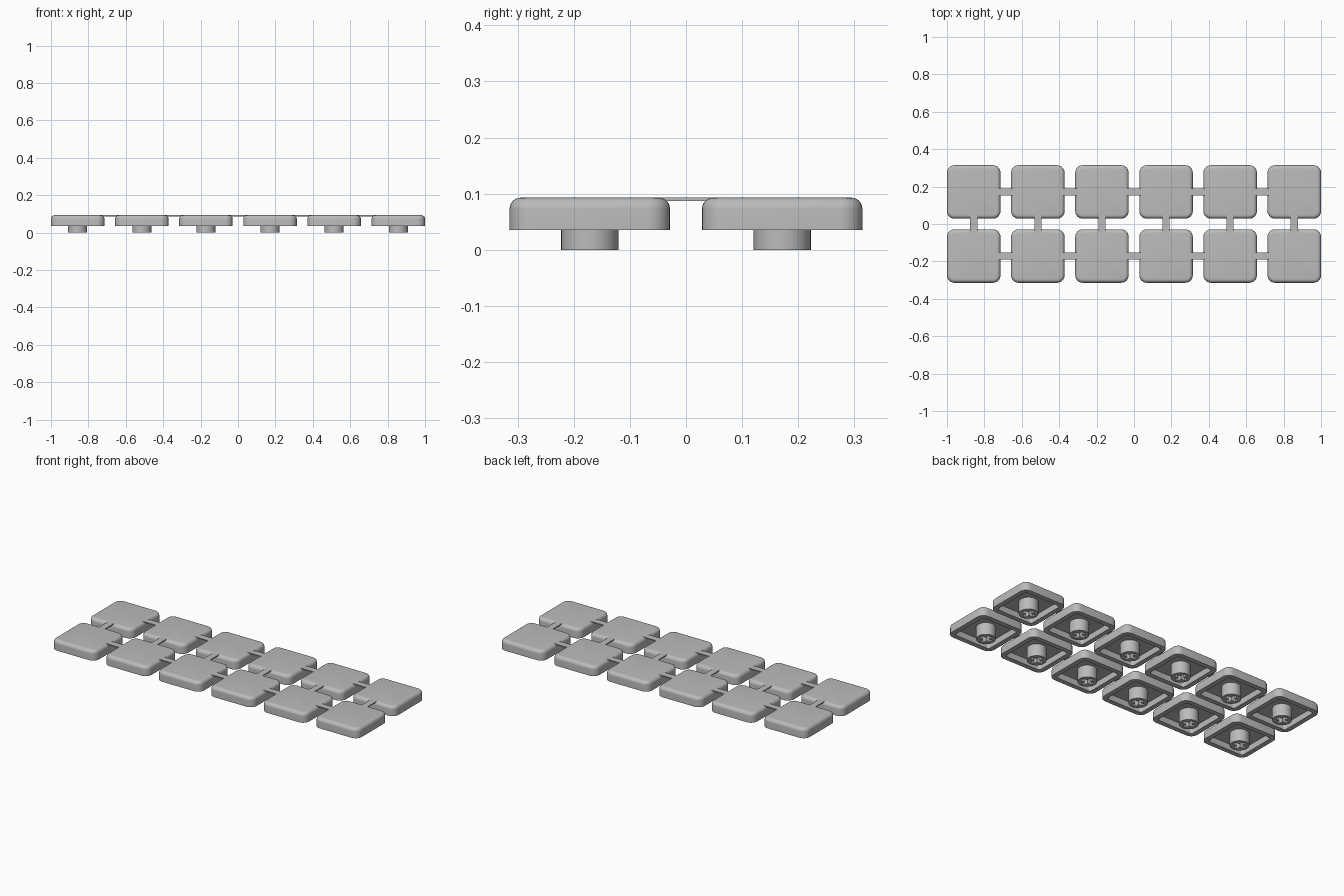
import bpy, bmesh
from math import sin, cos, pi, radians

cube = bpy.data.objects.get("Cube")
if cube:
    bpy.data.objects.remove(cube, do_unlink=True)

PITCH = 2 / 7 * 1.2          # key spacing
HALF = 0.143                 # half width of one cap
BASE, TOP, CEILING = 0.035, 0.093, 0.07
FILLET, CORNER, WALL = 0.02, 0.04, 0.028
COLS, ROWS = 6, 2
PITCH = (2 - 2 * HALF) / (COLS - 1)

grey = bpy.data.materials.new("plain grey plastic")
grey.use_nodes = True
grey.diffuse_color = (0.5, 0.5, 0.5, 1)
grey.node_tree.nodes["Principled BSDF"].inputs["Base Color"].default_value = (0.5, 0.5, 0.5, 1)


def finish(bm, name):
    """Turn a bmesh into a shaded, coloured mesh."""
    bmesh.ops.recalc_face_normals(bm, faces=bm.faces)
    mesh = bpy.data.meshes.new(name)
    bm.to_mesh(mesh)
    bm.free()
    shade(mesh)
    return mesh


def shade(mesh):
    mesh.materials.clear()
    mesh.materials.append(grey)
    mesh.polygons.foreach_set("use_smooth", [True] * len(mesh.polygons))
    mesh.set_sharp_from_angle(angle=radians(32))


def place(name, mesh, x=0, y=0, z=0):
    obj = bpy.data.objects.new(name, mesh)
    obj.location = (x, y, z)
    bpy.context.collection.objects.link(obj)
    return obj


def rounded_ring(bm, half, radius, z, steps=6):
    """Ring of vertices around a rounded square."""
    ring = []
    for quarter in range(4):
        mid = quarter * pi / 2 + pi / 4
        sx = 1 if cos(mid) > 0 else -1
        sy = 1 if sin(mid) > 0 else -1
        for i in range(steps + 1):
            a = quarter * pi / 2 + i / steps * pi / 2
            ring.append(bm.verts.new((sx * (half - radius) + radius * cos(a),
                                      sy * (half - radius) + radius * sin(a), z)))
    return ring


def cap_mesh():
    """Hollow cap: cavity ceiling, inner wall, rim, outer wall, fillet, top."""
    bm = bmesh.new()
    inner = HALF - WALL
    rings = [rounded_ring(bm, inner, 0.014, CEILING),
             rounded_ring(bm, inner, 0.014, BASE),
             rounded_ring(bm, HALF, CORNER, BASE)]
    for i in range(7):
        a = i / 6 * pi / 2
        inset = FILLET * (1 - cos(a))
        rings.append(rounded_ring(bm, HALF - inset, CORNER - inset,
                                  TOP - FILLET + FILLET * sin(a)))
    n = len(rings[0])
    for lo, hi in zip(rings, rings[1:]):
        for i in range(n):
            j = (i + 1) % n
            bm.faces.new((lo[i], lo[j], hi[j], hi[i]))
    bm.faces.new(rings[0])
    bm.faces.new(rings[-1])
    return finish(bm, "keycap")


def box_mesh(name, sx, sy, sz):
    bm = bmesh.new()
    bmesh.ops.create_cube(bm, size=1)
    bmesh.ops.scale(bm, vec=(sx, sy, sz), verts=bm.verts)
    return finish(bm, name)


def stem_mesh():
    """Round stem with a cross-shaped socket cut from below."""
    bm = bmesh.new()
    height = CEILING + 0.004
    bmesh.ops.create_cone(bm, cap_ends=True, segments=40, radius1=0.051,
                          radius2=0.051, depth=height)
    bmesh.ops.translate(bm, vec=(0, 0, height / 2), verts=bm.verts)
    stem = place("stem_blank", finish(bm, "stem_blank"))
    cutters = []
    for sx, sy in ((0.072, 0.022), (0.022, 0.072)):
        cutter = place("socket_cutter", box_mesh("socket_cutter", sx, sy, 0.12))
        cutter.hide_render = True
        mod = stem.modifiers.new("socket", "BOOLEAN")
        mod.operation, mod.solver, mod.object = "DIFFERENCE", "EXACT", cutter
        cutters.append(cutter)
    bpy.context.view_layer.update()
    graph = bpy.context.evaluated_depsgraph_get()
    mesh = bpy.data.meshes.new_from_object(stem.evaluated_get(graph))
    mesh.name = "stem"
    shade(mesh)
    for obj in [stem] + cutters:
        bpy.data.objects.remove(obj, do_unlink=True)
    return mesh


# Caps and stems on the grid, joined by thin links
cap, stem = cap_mesh(), stem_mesh()
link_length = PITCH - 2 * HALF + 2 * FILLET
row_link = box_mesh("row_link", link_length, 0.038, 0.006)
column_link = box_mesh("column_link", 0.038, link_length, 0.006)
link_z = TOP - 0.0032

for row in range(ROWS):
    y = (row - (ROWS - 1) / 2) * PITCH
    for col in range(COLS):
        x = (col - (COLS - 1) / 2) * PITCH
        tag = f"_{row + 1}_{col + 1}"
        place("keycap" + tag, cap, x, y)
        place("stem" + tag, stem, x, y)
        if col < COLS - 1:
            place("row_link" + tag, row_link, x + PITCH / 2, y, link_z)
        if row < ROWS - 1:
            place("column_link" + tag, column_link, x, y + PITCH / 2, link_z)
